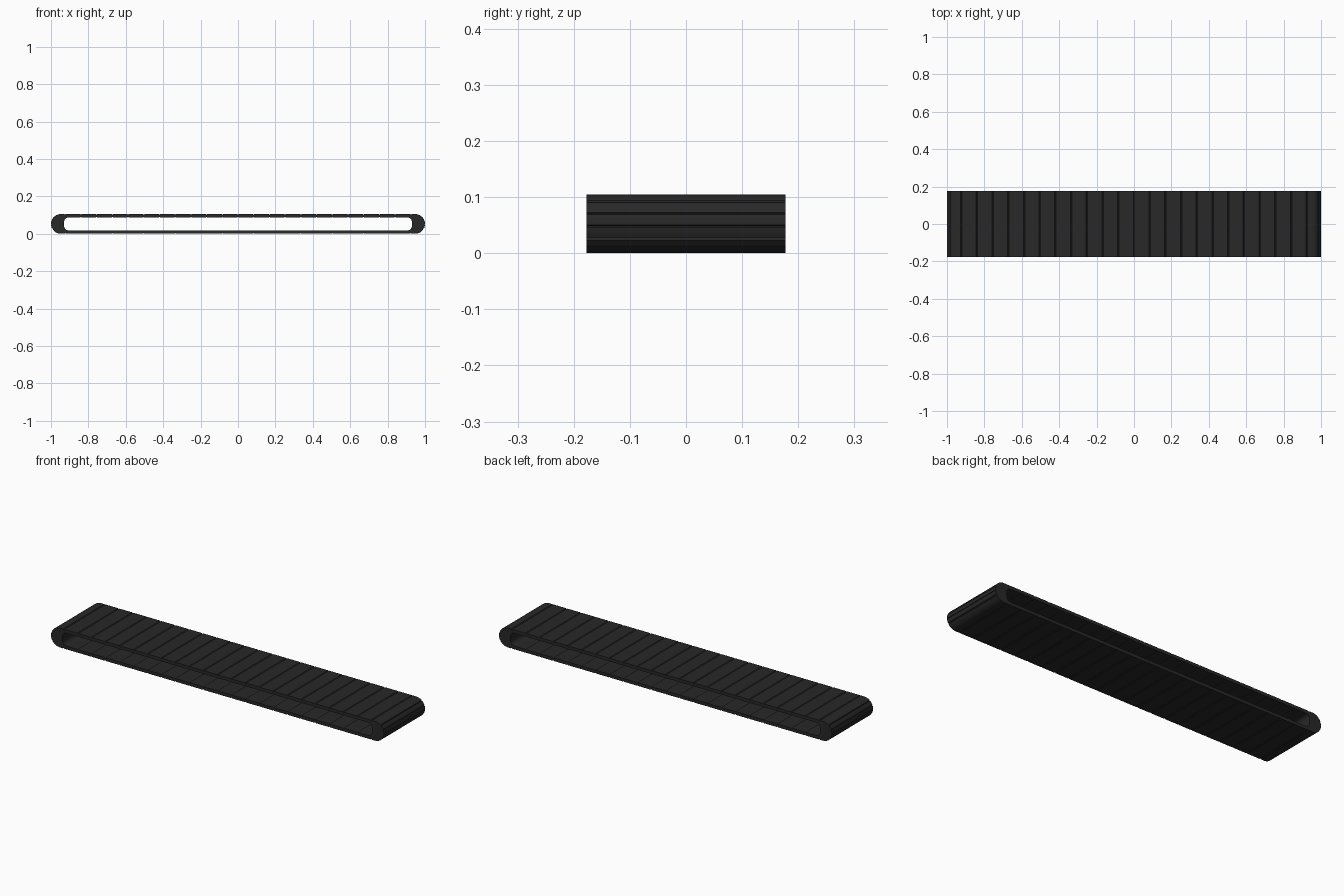
import bpy, bmesh, math

if "Cube" in bpy.data.objects:
    bpy.data.objects.remove(bpy.data.objects["Cube"])

W = 0.177            # half width (y)
R = 0.0525           # half height of the loop
T = 0.0175           # slat thickness
PITCH = 0.084        # slat spacing
XS = 11 * PITCH      # end of the straight runs
CX = 1.0 - R         # centre of the end curves

mat = bpy.data.materials.new("dark_rubber")
mat.diffuse_color = (0.022, 0.021, 0.022, 1)
mat.use_nodes = True
mat.node_tree.nodes["Principled BSDF"].inputs["Base Color"].default_value = mat.diffuse_color


def extrude_profile(name, pts):
    """Extrude an (x, z) outline across the full belt width."""
    bm = bmesh.new()
    a = [bm.verts.new((x, -W, z)) for x, z in pts]
    b = [bm.verts.new((x, W, z)) for x, z in pts]
    n = len(pts)
    bm.faces.new(a)
    bm.faces.new(b[::-1])
    for i in range(n):
        j = (i + 1) % n
        bm.faces.new((a[i], b[i], b[j], a[j]))
    bmesh.ops.recalc_face_normals(bm, faces=bm.faces)
    me = bpy.data.meshes.new(name)
    bm.to_mesh(me)
    bm.free()
    me.materials.append(mat)
    ob = bpy.data.objects.new(name, me)
    bpy.context.collection.objects.link(ob)
    return ob


def slat(name, x0, top):
    """Flat link with chamfered edges that form a groove at each seam."""
    c, d, x1 = 0.004, 0.003, x0 + PITCH
    pts = [(x0, d), (x0 + c, 0), (x1 - c, 0), (x1, d),
           (x1, T - d / 2), (x1 - c, T), (x0 + c, T), (x0, T - d / 2)]
    if top:
        pts = [(x, 2 * R - z) for x, z in pts]
    extrude_profile(name, pts)


# Straight upper and lower runs
for i in range(22):
    x = -XS + i * PITCH
    slat(f"upper_slat_{i}", x, True)
    slat(f"lower_slat_{i}", x, False)

# Overlapping thick links round each end
seams = [0.105, 0.092, 0.071, 0.048, 0.026, 0.0]
angles = [math.asin(max(-1, min(1, (z - R) / R))) for z in seams]


def inner(a):
    c, s = max(0, math.cos(a)), math.sin(a)
    return (0.90 + 0.03 * c ** 0.7,
            R + (R - T - 0.0003) * math.copysign(abs(s) ** 0.7, s))


for side, label in ((1, "right"), (-1, "left")):
    for k in range(5):
        a0, a1 = angles[k], angles[k + 1]
        steps = [a0 + (a1 - a0) * t for t in (0, 0.08, 0.3, 0.5, 0.7, 0.92, 1)]
        outer = []
        for j, a in enumerate(steps):
            r = R - (0.003 if j in (0, 6) else 0)
            outer.append((CX + r * math.cos(a), R + r * math.sin(a)))
        if k == 0:
            outer = [(XS, 2 * R - 0.003), (XS + 0.004, 2 * R)] + outer[1:]
        if k == 4:
            outer = outer[:-1] + [(XS + 0.004, 0), (XS, 0.003)]
        pts = outer + [inner(a) for a in reversed(steps)]
        extrude_profile(f"{label}_end_link_{k}", [(side * x, z) for x, z in pts])
